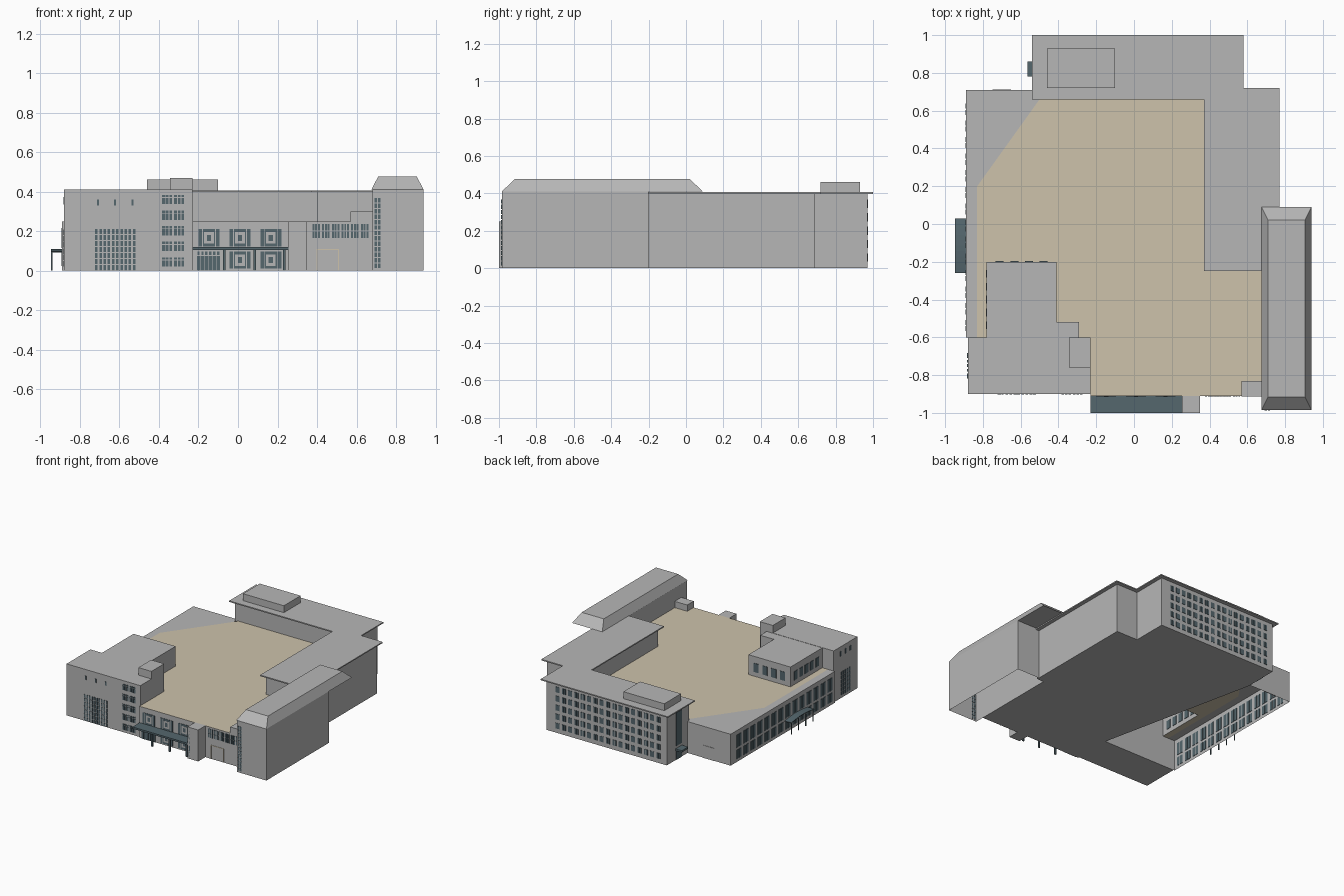
import bpy, bmesh, math

if "Cube" in bpy.data.objects:
    bpy.data.objects.remove(bpy.data.objects["Cube"])


def material(name, rgb):
    m = bpy.data.materials.new(name)
    m.diffuse_color = (*rgb, 1)
    m.use_nodes = True
    m.node_tree.nodes["Principled BSDF"].inputs["Base Color"].default_value = m.diffuse_color
    return m


GREY = material("wall_grey", (0.47, 0.47, 0.47))
TAN = material("roof_tan", (0.61, 0.54, 0.41))
GLASS = material("dark_teal_glass", (0.09, 0.135, 0.155))


def finish(bm, name, mat, fix=True):
    if fix:
        bmesh.ops.recalc_face_normals(bm, faces=bm.faces[:])
    me = bpy.data.meshes.new(name)
    bm.to_mesh(me)
    bm.free()
    me.materials.append(mat)
    ob = bpy.data.objects.new(name, me)
    bpy.context.collection.objects.link(ob)
    return ob


def add_box(bm, x0, x1, y0, y1, z0, z1):
    v = [bm.verts.new((x, y, z)) for z in (z0, z1)
         for x, y in ((x0, y0), (x1, y0), (x1, y1), (x0, y1))]
    for f in ((3, 2, 1, 0), (4, 5, 6, 7), (0, 1, 5, 4), (1, 2, 6, 5), (2, 3, 7, 6), (3, 0, 4, 7)):
        bm.faces.new([v[i] for i in f])
    return v


def boxes(name, items, mat):
    bm = bmesh.new()
    for b in items:
        add_box(bm, *b)
    return finish(bm, name, mat, False)


def prism(name, pts, z0, z1, mat, bottom=True):
    """Counter-clockwise outline pushed up from z0 to z1."""
    bm = bmesh.new()
    lo = [bm.verts.new((x, y, z0)) for x, y in pts]
    hi = [bm.verts.new((x, y, z1)) for x, y in pts]
    n = len(pts)
    for i in range(n):
        j = (i + 1) % n
        bm.faces.new((lo[i], lo[j], hi[j], hi[i]))
    bm.faces.new(hi)
    if bottom:
        bm.faces.new(lo[::-1])
    return finish(bm, name, mat, False)


def sheet(name, pts, z, mat, up=True):
    bm = bmesh.new()
    v = [bm.verts.new((x, y, z)) for x, y in pts]
    bm.faces.new(v if up else v[::-1])
    return finish(bm, name, mat, False)


def wall(name, path, z0, z1):
    bm = bmesh.new()
    cols = [[bm.verts.new((x, y, z)) for z in (z0, z1)] for x, y in path]
    for a, b in zip(cols, cols[1:]):
        bm.faces.new((a[0], b[0], b[1], a[1]))
    return finish(bm, name, GREY, False)


def rect(x0, x1, y0, y1):
    return [(x0, y0), (x1, y0), (x1, y1), (x0, y1)]


T = 0.003  # half thickness of the window plates


def on_y(y, x0, x1, z0, z1, t=T):
    return (x0, x1, y - t, y + t, z0, z1)


def on_x(x, y0, y1, z0, z1, t=T):
    return (x - t, x + t, y0, y1, z0, z1)


def grid(place, plane, a0, a1, na, z0, z1, nz, fa, fz):
    """Regular panes; fa and fz are the glazed share of each cell."""
    da, dz = (a1 - a0) / na, (z1 - z0) / nz
    return [place(plane, a0 + da * (i + .5 - fa / 2), a0 + da * (i + .5 + fa / 2),
                  z0 + dz * (j + .5 - fz / 2), z0 + dz * (j + .5 + fz / 2))
            for i in range(na) for j in range(nz)]


# --- back and right wing with overhanging flat roof
prism("rear_wing_walls", [(-.51, .69), (.40, .69), (.40, -.22), (.74, -.22), (.74, .69),
                          (.55, .69), (.55, .97), (-.51, .97)], 0, .40, GREY)
prism("rear_wing_roof", [(-.54, .66), (.37, .66), (.37, -.25), (.77, -.25), (.77, .72),
                         (.58, .72), (.58, 1), (-.54, 1)], .398, .407, GREY)
prism("rear_penthouse", rect(-.46, -.10, .72, .93), .407, .462, GREY)

# --- right hall with long hipped roof
prism("right_hall", rect(.68, .94, -.985, -.20), 0, .41, GREY, bottom=False)
bm = bmesh.new()
v = add_box(bm, .675, .94, -.985, .09, .41, .477)
for p in v[4:]:
    p.co.x = .71 if p.co.x < .8 else .905
    p.co.y = -.915 if p.co.y < -.5 else .02
finish(bm, "right_hall_hip_roof", GREY)

# --- front left tower, its rear block and roof box
prism("left_tower", rect(-.88, -.23, -.90, -.60), 0, .41, GREY)
prism("tower_rear_block", [(-.78, -.60), (-.29, -.60), (-.29, -.52), (-.41, -.52),
                           (-.41, -.20), (-.78, -.20)], .25, .408, GREY, bottom=False)
prism("tower_roof_box", rect(-.345, -.23, -.76, -.60), .40, .47, GREY)

# --- low building: walls, roofs and floor
wall("left_low_wall", [(-.51, .71), (-.89, .71), (-.89, -.60), (-.88, -.60)], 0, .25)
wall("front_low_wall", [(-.23, -.91), (.68, -.91)], 0, .25)
sheet("left_low_roof", [(-.89, -.60), (-.83, -.60), (-.83, .20), (-.50, .66),
                        (-.50, .71), (-.89, .71)], .25, GREY)
sheet("court_roof", [(-.23, -.91), (.68, -.91), (.68, -.22), (.40, -.22), (.40, .69),
                     (-.48, .69), (-.83, .20), (-.83, -.60), (-.78, -.60), (-.78, -.20),
                     (-.41, -.20), (-.41, -.52), (-.29, -.52), (-.29, -.60), (-.23, -.60)],
      .25, TAN)
sheet("ground_floor", [(-.23, -.91), (.68, -.91), (.68, -.22), (.40, -.22), (.40, .69),
                       (-.51, .69), (-.23, -.60)], 0, GREY, up=False)
prism("front_roof_box", rect(.57, .68, -.912, -.83), .245, .30, GREY)
prism("entrance_pier", rect(.255, .35, -1, -.905), 0, .25, GREY)

# --- front canopy and posts
boxes("front_canopy", [(-.23, .255, -1, -.91, .106, .12)], GLASS)
boxes("front_canopy_posts", [(x - .006, x + .006, -.985, -.973, 0, .107)
                             for x in (-.07, .085, .235)], GLASS)

# --- left arched canopy on thin posts
bm = bmesh.new()
rows = []
N = 10
for i in range(N + 1):
    y = -.26 + .29 * i / N
    z = .092 + .013 * math.sin(math.pi * i / N)
    rows.append([bm.verts.new(p) for p in ((-.948, y, z), (-.89, y, z),
                                           (-.89, y, z + .005), (-.948, y, z + .005))])
for a, b in zip(rows, rows[1:]):
    for k in range(4):
        bm.faces.new((a[k], a[(k + 1) % 4], b[(k + 1) % 4], b[k]))
bm.faces.new(rows[0])
bm.faces.new(rows[-1][::-1])
finish(bm, "left_canopy", GLASS)
boxes("left_canopy_posts", [(-.946, -.940, y - .003, y + .003, 0, .096)
                            for y in (-.25, -.16, -.07, .02)], GLASS)

# --- small side entrance at the rear wing
boxes("side_entrance_canopy", [(-.565, -.51, .78, .86, .075, .09)], GLASS)
boxes("side_entrance_glass", [on_x(-.51, .785, .855, .0, .07), on_x(-.51, .785, .855, .11, .375)], GLASS)

# --- tower windows
g = grid(on_y, -.90, -.728, -.515, 10, 0, .213, 7, .6, .85)
for x in (-.71, -.622, -.533):
    g.append(on_y(-.90, x - .005, x + .005, .33, .36))
for k in range(5):
    z = .02 + k * .079
    for x in (-.387, -.326):
        g += grid(on_y, -.90, x, x + .056, 3, z, z + .033, 1, .75, .95)
        g += grid(on_y, -.90, x, x + .056, 3, z + .036, z + .048, 1, .75, .95)
g += grid(on_x, -.88, -.84, -.66, 3, .335, .375, 1, .25, .95)
g += grid(on_x, -.88, -.81, -.69, 5, .02, .21, 6, .6, .85)
boxes("tower_windows", g, GLASS)

# --- rear block upper windows
boxes("rear_block_windows", grid(on_x, -.78, -.57, -.23, 5, .285, .355, 1, .6, 1)
      + grid(on_y, -.20, -.75, -.44, 4, .285, .355, 1, .55, 1), GLASS)

# --- framed windows over and under the front canopy
g, frames, panes = [], [], []
for x in (-.20, -.043, .113):
    for z0, z1 in ((.01, .097), (.122, .21)):
        if x == -.20 and z0 < .1:
            g += grid(on_y, -.91, -.21, -.09, 6, .0, .075, 1, .88, 1)
            g += grid(on_y, -.91, -.21, -.09, 6, .08, .097, 1, .6, 1)
            continue
        g.append(on_y(-.91, x, x + .106, z0, z1))
        frames.append(on_y(-.91, x + .028, x + .078, z0 + .015, z1 - .015, .004))
        panes.append(on_y(-.91, x + .042, x + .064, z0 + .028, z1 - .028, .0048))
        for xx in (x + .018, x + .084):
            frames.append(on_y(-.91, xx, xx + .004, z0, z1, .004))
boxes("front_window_glass", g, GLASS)
boxes("front_window_frames", frames, GREY)
boxes("front_window_centres", panes, GLASS)

# --- entrance pier slit, right front band and right hall slits
boxes("pier_window", grid(on_y, -1 + T, .264, .277, 1, .015, .24, 5, 1, .9), GLASS)
g = []
for k in range(6):
    x = .375 + k * .049
    g += grid(on_y, -.91, x, x + .042, 3, .165, .238, 2, .7, .9)
boxes("front_band_windows", g, GLASS)
boxes("right_hall_windows", grid(on_y, -.985, .688, .724, 2, .012, .37, 13, .7, .8), GLASS)

# --- garage door outline and rear door outline
boxes("garage_door_frame", [on_y(-.91, .398, .403, 0, .11), on_y(-.91, .507, .512, 0, .11),
                            on_y(-.91, .398, .512, .105, .11)], TAN)
boxes("rear_door", [on_y(.71, -.75, -.65, 0, .10)], GREY)

# --- tall paired windows of the left low wall
g = []
for k in range(14):
    y = -.57 + k * .088
    for z0, z1 in ((.025, .095), (.115, .215)):
        g += grid(on_x, -.89, y, y + .066, 2, z0, z1, 1, .8, 1)
boxes("left_wall_windows", g, GLASS)

# --- rear facade window grid, each window split in two panes
g = []
for k in range(17):
    x = -.455 + k * .0555
    for j in range(5):
        z = .035 + j * .072
        g += grid(on_y, .97, x, x + .036, 2, z, z + .044, 1, .85, 1)
boxes("rear_windows", g, GLASS)
